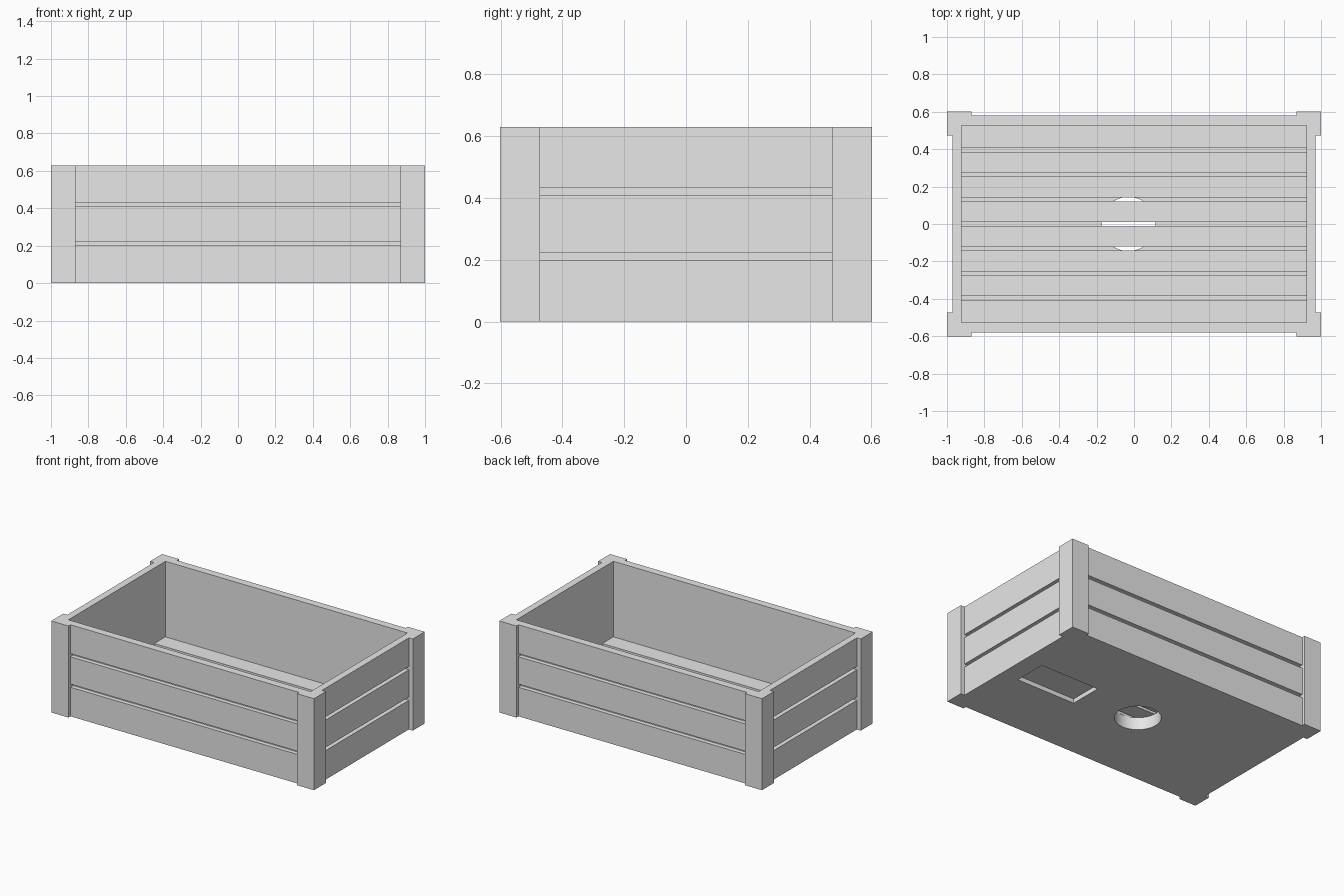
import bpy, bmesh
from mathutils import Matrix

cube = bpy.data.objects.get("Cube")
if cube:
    bpy.data.objects.remove(cube, do_unlink=True)

grey = bpy.data.materials.new("plain_grey")
grey.use_nodes = True
grey.diffuse_color = (0.8, 0.8, 0.8, 1)
grey.node_tree.nodes["Principled BSDF"].inputs["Base Color"].default_value = (0.8, 0.8, 0.8, 1)

HEIGHT = 0.63
WALL_X, WALL_Y = 0.97, 0.58        # outer wall faces
IN_X, IN_Y = 0.922, 0.527          # inner wall faces
POST_X, POST_Y = 0.87, 0.472       # inner edges of the corner posts
END_X, END_Y = 1.0, 0.602          # outer post faces
SLAB, FLOOR = 0.085, 0.11          # base slab top, floor plank top
GROOVE = 0.03


def make_object(name, bm):
    bmesh.ops.recalc_face_normals(bm, faces=bm.faces[:])
    mesh = bpy.data.meshes.new(name)
    bm.to_mesh(mesh)
    bm.free()
    mesh.materials.append(grey)
    obj = bpy.data.objects.new(name, mesh)
    bpy.context.collection.objects.link(obj)
    return obj


def add_box(bm, low, high):
    size = [b - a for a, b in zip(low, high)]
    mid = [(a + b) / 2 for a, b in zip(low, high)]
    bmesh.ops.create_cube(bm, size=1, matrix=Matrix.Translation(mid) @ Matrix.Diagonal((*size, 1)))


def carve(target, bm):
    cutter = make_object("cutter", bm)
    cutter.hide_render = True
    mod = target.modifiers.new("carve", "BOOLEAN")
    mod.operation = "DIFFERENCE"
    mod.solver = "EXACT"
    mod.object = cutter
    bpy.context.view_layer.objects.active = target
    bpy.ops.object.modifier_apply(modifier=mod.name)
    bpy.data.objects.remove(cutter, do_unlink=True)


# Crate body: plan outline with four corner posts, extruded upward
corner = [(WALL_X, POST_Y), (END_X, POST_Y), (END_X, END_Y), (POST_X, END_Y), (POST_X, WALL_Y)]
outline = []
for sx, sy in ((1, 1), (-1, 1), (-1, -1), (1, -1)):
    points = [(x * sx, y * sy) for x, y in corner]
    outline += points if sx * sy > 0 else points[::-1]
bm = bmesh.new()
base = bm.faces.new([bm.verts.new((x, y, 0)) for x, y in outline])
top = bmesh.ops.extrude_face_region(bm, geom=[base], use_keep_orig=True)
bmesh.ops.translate(bm, vec=(0, 0, HEIGHT), verts=[v for v in top["geom"] if isinstance(v, bmesh.types.BMVert)])
body = make_object("crate_body", bm)

# Inner cavity
bm = bmesh.new()
add_box(bm, (-IN_X, -IN_Y, SLAB), (IN_X, IN_Y, 1))
carve(body, bm)

# Board gaps on the four outer walls
bm = bmesh.new()
for z in (0.2, 0.41):
    for side in (-1, 1):
        ys = sorted((side * (WALL_Y - GROOVE), side * (WALL_Y + 0.01)))
        add_box(bm, (-POST_X, ys[0], z), (POST_X, ys[1], z + 0.022))
        xs = sorted((side * (WALL_X - GROOVE), side * (WALL_X + 0.01)))
        add_box(bm, (xs[0], -POST_Y, z), (xs[1], POST_Y, z + 0.022))
carve(body, bm)

# Round drain hole and shallow rectangular recess in the underside
bm = bmesh.new()
bmesh.ops.create_cone(bm, cap_ends=True, segments=48, radius1=0.145, radius2=0.145,
                      depth=0.4, matrix=Matrix.Translation((-0.03, 0, 0)))
add_box(bm, (0.39, -0.115, -0.1), (0.84, 0.115, 0.03))
carve(body, bm)

# Floor planks
pitch, gap, count = 0.132, 0.022, 8
for i in range(count):
    low = -IN_Y if i == 0 else (i - count / 2) * pitch + gap / 2
    high = IN_Y if i == count - 1 else (i + 1 - count / 2) * pitch - gap / 2
    bm = bmesh.new()
    add_box(bm, (-IN_X, low, SLAB), (IN_X, high, FLOOR))
    make_object(f"floor_plank_{i + 1}", bm)

# Smooth the drain hole while keeping every edge sharp
bpy.ops.object.select_all(action="DESELECT")
body.select_set(True)
bpy.context.view_layer.objects.active = body
bpy.ops.object.shade_smooth_by_angle()
